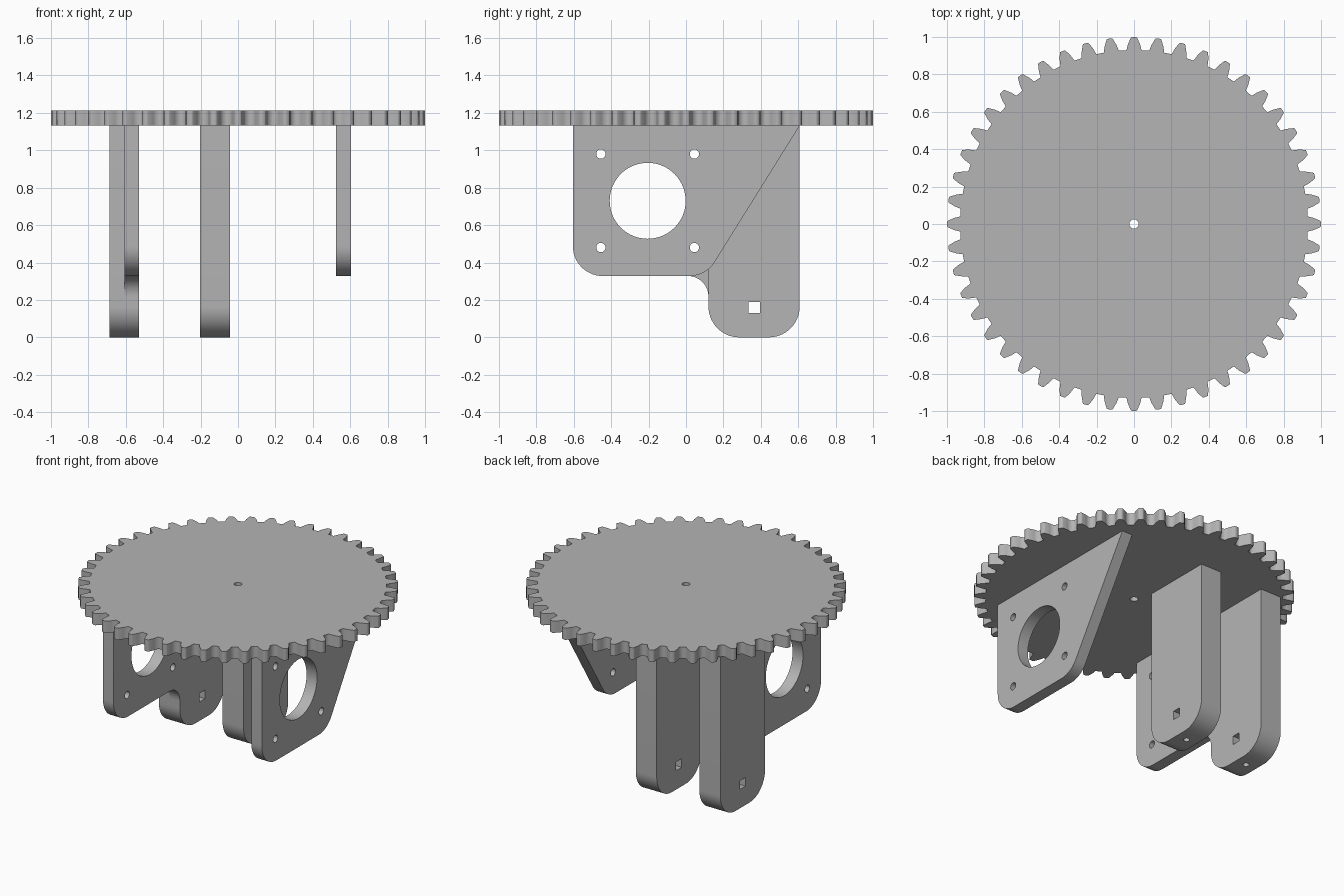
import bpy, bmesh, math
from mathutils import Matrix

if "Cube" in bpy.data.objects:
    bpy.data.objects.remove(bpy.data.objects["Cube"])

grey = bpy.data.materials.new("plain grey")
grey.diffuse_color = (0.46, 0.46, 0.46, 1)
grey.use_nodes = True
grey.node_tree.nodes["Principled BSDF"].inputs["Base Color"].default_value = grey.diffuse_color


def arc(cx, cy, r, a0, a1, n=14):
    return [(cx + r * math.cos(math.radians(a0 + (a1 - a0) * i / n)),
             cy + r * math.sin(math.radians(a0 + (a1 - a0) * i / n))) for i in range(n + 1)]


def circle(cx, cy, r, n=48):
    return arc(cx, cy, r, 0, 360, n)[:-1]


def slab(name, loops, lo, hi, sideways=True):
    """Extrude an outline with holes; sideways slabs lie in the YZ plane."""
    cu = bpy.data.curves.new(name, 'CURVE')
    cu.dimensions = '2D'
    cu.fill_mode = 'BOTH'
    cu.extrude = (hi - lo) / 2
    for pts in loops:
        sp = cu.splines.new('POLY')
        sp.points.add(len(pts) - 1)
        for p, (x, y) in zip(sp.points, pts):
            p.co = (x, y, 0, 1)
        sp.use_cyclic_u = True
    tmp = bpy.data.objects.new(name + "_outline", cu)
    bpy.context.collection.objects.link(tmp)
    dg = bpy.context.evaluated_depsgraph_get()
    me = bpy.data.meshes.new_from_object(tmp.evaluated_get(dg))
    bpy.data.objects.remove(tmp)
    me.transform(Matrix.Translation((0, 0, (lo + hi) / 2)))
    if sideways:
        me.transform(Matrix(((0, 0, 1, 0), (1, 0, 0, 0), (0, 1, 0, 0), (0, 0, 0, 1))))
    bm = bmesh.new()
    bm.from_mesh(me)
    bmesh.ops.remove_doubles(bm, verts=bm.verts, dist=1e-5)
    bmesh.ops.recalc_face_normals(bm, faces=bm.faces)
    bm.to_mesh(me)
    bm.free()
    me.materials.clear()
    me.materials.append(grey)
    ob = bpy.data.objects.new(name, me)
    bpy.context.collection.objects.link(ob)
    return ob


def smooth(ob):
    bpy.ops.object.select_all(action='DESELECT')
    ob.select_set(True)
    bpy.context.view_layer.objects.active = ob
    bpy.ops.object.shade_smooth_by_angle(angle=math.radians(25))


# gear wheel with 48 teeth and a centre hole
TEETH = 48
TOP, UNDER = 1.213, 1.132
tooth = [(-2.5, 0.93), (-1.9, 0.962), (-1.0, 0.995), (-0.75, 1.0),
         (0.75, 1.0), (1.0, 0.995), (1.9, 0.962), (2.5, 0.93)]
rim = []
for k in range(TEETH):
    for da, r in tooth:
        a = math.radians(90 + k * 360 / TEETH + da)
        rim.append((r * math.cos(a), r * math.sin(a)))
slab("gear_wheel", [rim, circle(0, 0, 0.025, 24)], UNDER, TOP, sideways=False)

# motor plates: large bore and four screw holes
BOTTOM = 0.328
holes = [circle(-0.205, 0.73, 0.203, 64)]
holes += [circle(y, z, 0.025, 20) for y in (-0.455, 0.045) for z in (0.48, 0.98)]
front_corner = arc(-0.445, BOTTOM + 0.16, 0.16, 180, 270)

slant = math.degrees(math.atan2(0.75, 0.46))
right_outline = ([(-0.605, UNDER)] + front_corner
                 + arc(0.018, BOTTOM + 0.16, 0.16, 270, 270 + slant) + [(0.608, UNDER)])
smooth(slab("right_motor_plate", [right_outline] + holes, 0.525, 0.605))

# left plate blends into the leg with a fillet
left_outline = ([(-0.605, UNDER)] + front_corner
                + arc(0.01, BOTTOM - 0.11, 0.11, 90, 0) + [(0.12, UNDER)])
smooth(slab("left_motor_plate", [left_outline] + holes, -0.608, -0.528))

# legs with rounded feet, a square nut slot and a screw hole from below
leg_outline = ([(0.12, UNDER)] + arc(0.285, 0.165, 0.165, 180, 270)
               + arc(0.443, 0.165, 0.165, 270, 360) + [(0.608, UNDER)])
s, cy, cz = 0.03, 0.365, 0.16
slot = [(cy - s, cz - s), (cy + s, cz - s), (cy + s, cz + s), (cy - s, cz + s)]
for name, x0 in (("left_leg", -0.688), ("middle_leg", -0.202)):
    leg = slab(name, [leg_outline, slot], x0, x0 + 0.16)
    cutter = slab("screw_cutter", [circle(x0 + 0.08, cy, 0.02, 20)], -0.05, 0.16, sideways=False)
    cutter.hide_render = True
    mod = leg.modifiers.new("screw hole", 'BOOLEAN')
    mod.operation = 'DIFFERENCE'
    mod.solver = 'EXACT'
    mod.object = cutter
    dg = bpy.context.evaluated_depsgraph_get()
    done = bpy.data.meshes.new_from_object(leg.evaluated_get(dg))
    leg.modifiers.clear()
    leg.data = done
    bpy.data.objects.remove(cutter)
    smooth(leg)
